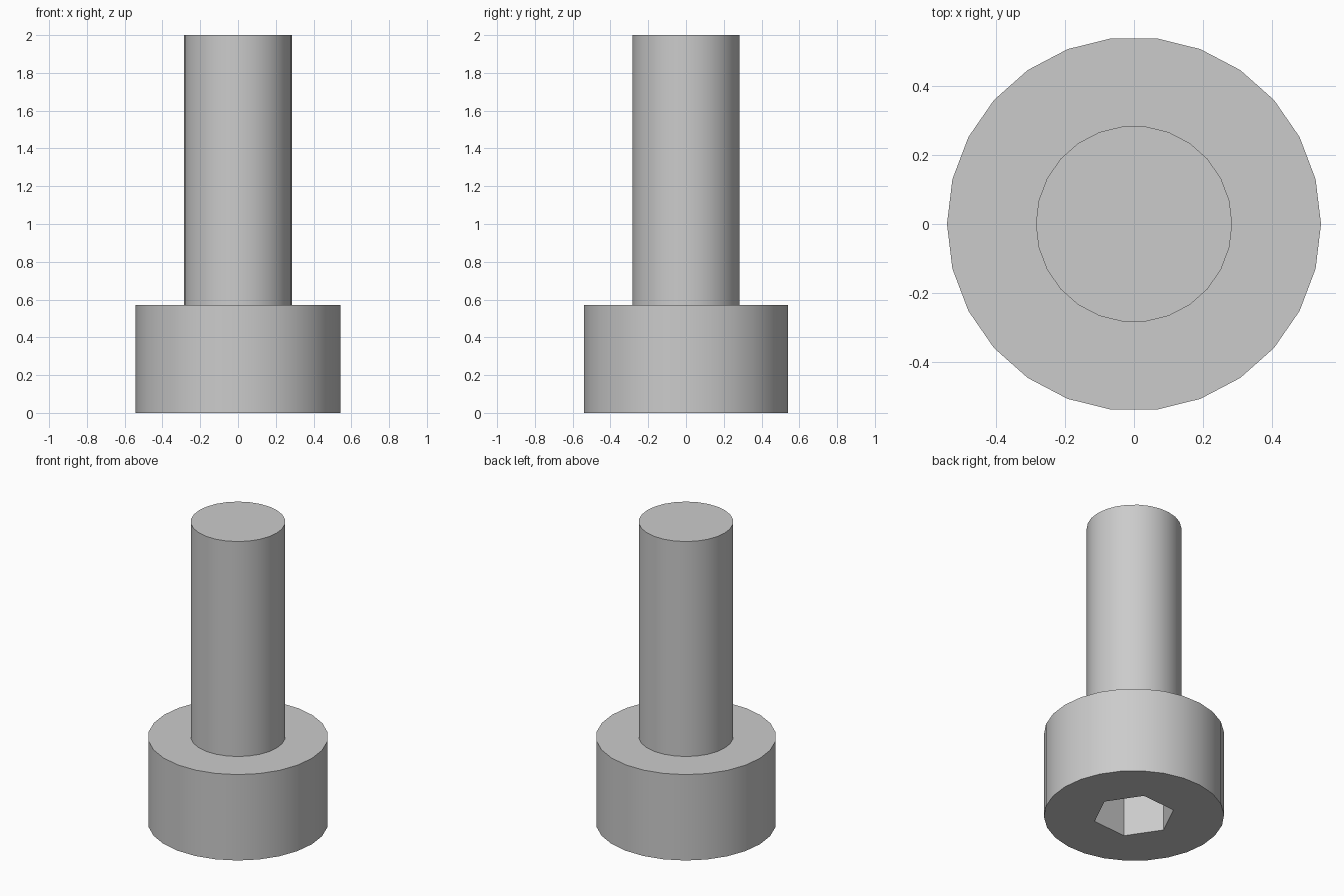
import bpy
import math

# Remove the default cube
cube = bpy.data.objects.get("Cube")
if cube:
    bpy.data.objects.remove(cube, do_unlink=True)

SIDES = 26
HEAD_RADIUS, HEAD_HEIGHT = 0.543, 0.571
SHANK_RADIUS, TOTAL_HEIGHT = 0.285, 2.0
SOCKET_RADIUS, SOCKET_DEPTH = 0.247, 0.286

# One plain grey metal
steel = bpy.data.materials.new("grey_steel")
steel.use_nodes = True
GREY = (0.6, 0.6, 0.6, 1.0)
steel.diffuse_color = GREY
steel.node_tree.nodes["Principled BSDF"].inputs["Base Color"].default_value = GREY


def prism(name, sides, radius, bottom, top, turn=0.0):
    """Upright prism with its first corner at the given angle from +x."""
    bpy.ops.mesh.primitive_cylinder_add(
        vertices=sides, radius=radius, depth=top - bottom,
        location=(0, 0, (bottom + top) / 2),
        rotation=(0, 0, turn - math.pi / 2))
    obj = bpy.context.object
    obj.name = name
    obj.data.materials.append(steel)
    bpy.ops.object.transform_apply(location=True, rotation=True, scale=True)
    return obj


def smooth_sides(obj):
    bpy.ops.object.select_all(action="DESELECT")
    obj.select_set(True)
    bpy.context.view_layer.objects.active = obj
    bpy.ops.object.shade_smooth_by_angle(angle=math.radians(30))


# Round head with a hexagonal socket sunk into its underside
head = prism("head", SIDES, HEAD_RADIUS, 0, HEAD_HEIGHT)
cutter = prism("socket_cutter", 6, SOCKET_RADIUS, -0.1, SOCKET_DEPTH,
               math.radians(4))
cutter.hide_render = True
cut = head.modifiers.new("socket", "BOOLEAN")
cut.operation = "DIFFERENCE"
cut.solver = "EXACT"
cut.object = cutter
bpy.context.view_layer.objects.active = head
bpy.ops.object.modifier_apply(modifier=cut.name)
bpy.data.objects.remove(cutter, do_unlink=True)
smooth_sides(head)

# Plain shank standing on the head
shank = prism("shank", SIDES, SHANK_RADIUS, HEAD_HEIGHT, TOTAL_HEIGHT)
smooth_sides(shank)
